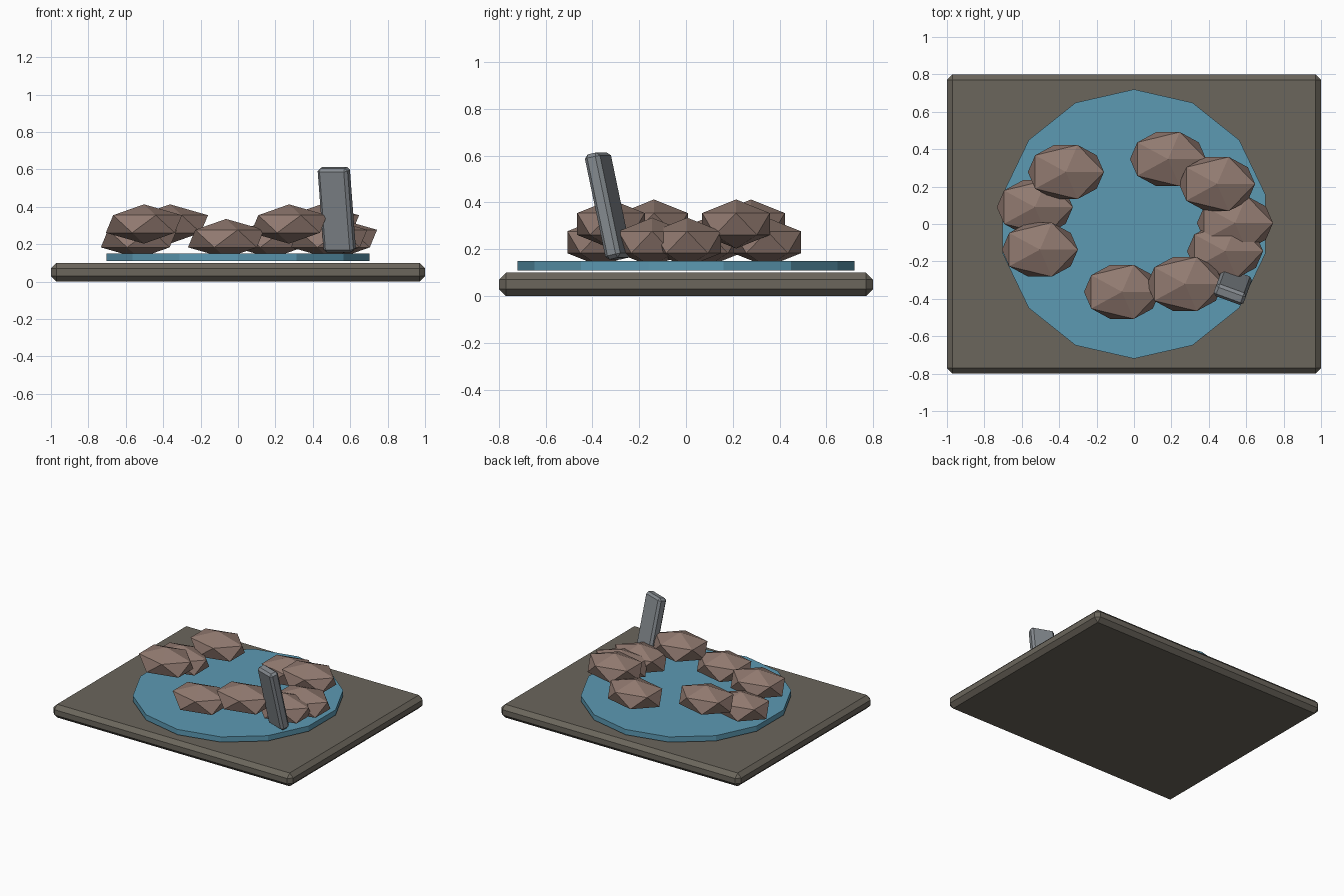
import bpy
from math import radians

if "Cube" in bpy.data.objects:
    bpy.data.objects.remove(bpy.data.objects["Cube"])


def finish(name, color):
    ob = bpy.context.object
    ob.name = name
    mat = bpy.data.materials.get(color[0])
    if mat is None:
        mat = bpy.data.materials.new(color[0])
        mat.diffuse_color = (*color[1], 1)
        mat.use_nodes = True
        mat.node_tree.nodes["Principled BSDF"].inputs["Base Color"].default_value = mat.diffuse_color
    ob.data.materials.append(mat)
    return ob


def box(name, size, loc, color, bevel, rot=(0, 0, 0)):
    bpy.ops.mesh.primitive_cube_add(size=1, location=loc, rotation=rot)
    ob = finish(name, color)
    ob.scale = size
    bpy.ops.object.transform_apply(location=False, rotation=False, scale=True)
    mod = ob.modifiers.new("bevel", 'BEVEL')
    mod.width = bevel
    mod.segments = 1
    return ob


EARTH = ("earth", (0.147, 0.133, 0.107))
WATER = ("water", (0.107, 0.319, 0.448))
ROCK = ("rock", (0.285, 0.195, 0.163))
STONE = ("stone", (0.233, 0.254, 0.275))

# Ground slab
box("ground_slab", (2, 1.6, 0.1), (0, 0, 0.05), EARTH, 0.03)

# Fourteen-sided pool, floating just above the slab
bpy.ops.mesh.primitive_cylinder_add(vertices=14, radius=0.72, depth=0.04,
                                    location=(0, 0, 0.13))
finish("pool", WATER)

# Ring of faceted rocks at two heights
LOW, HIGH = 0.23, 0.308
rocks = [
    (0.54, 0.005, LOW), (0.444, 0.214, HIGH), (0.182, 0.347, LOW),
    (-0.364, 0.278, HIGH), (-0.53, 0.09, LOW), (-0.503, -0.137, HIGH),
    (-0.064, -0.363, LOW), (0.273, -0.321, HIGH), (0.487, -0.145, LOW),
]
for i, loc in enumerate(rocks):
    bpy.ops.mesh.primitive_ico_sphere_add(subdivisions=1, radius=1, location=loc)
    finish(f"rock_{i + 1}", ROCK).scale = (0.2275, 0.17, 0.105)

# Leaning standing stone
box("standing_stone", (0.17, 0.07, 0.46), (0.528, -0.333, 0.385), STONE, 0.016,
    (radians(12.5), 0, radians(-20)))
